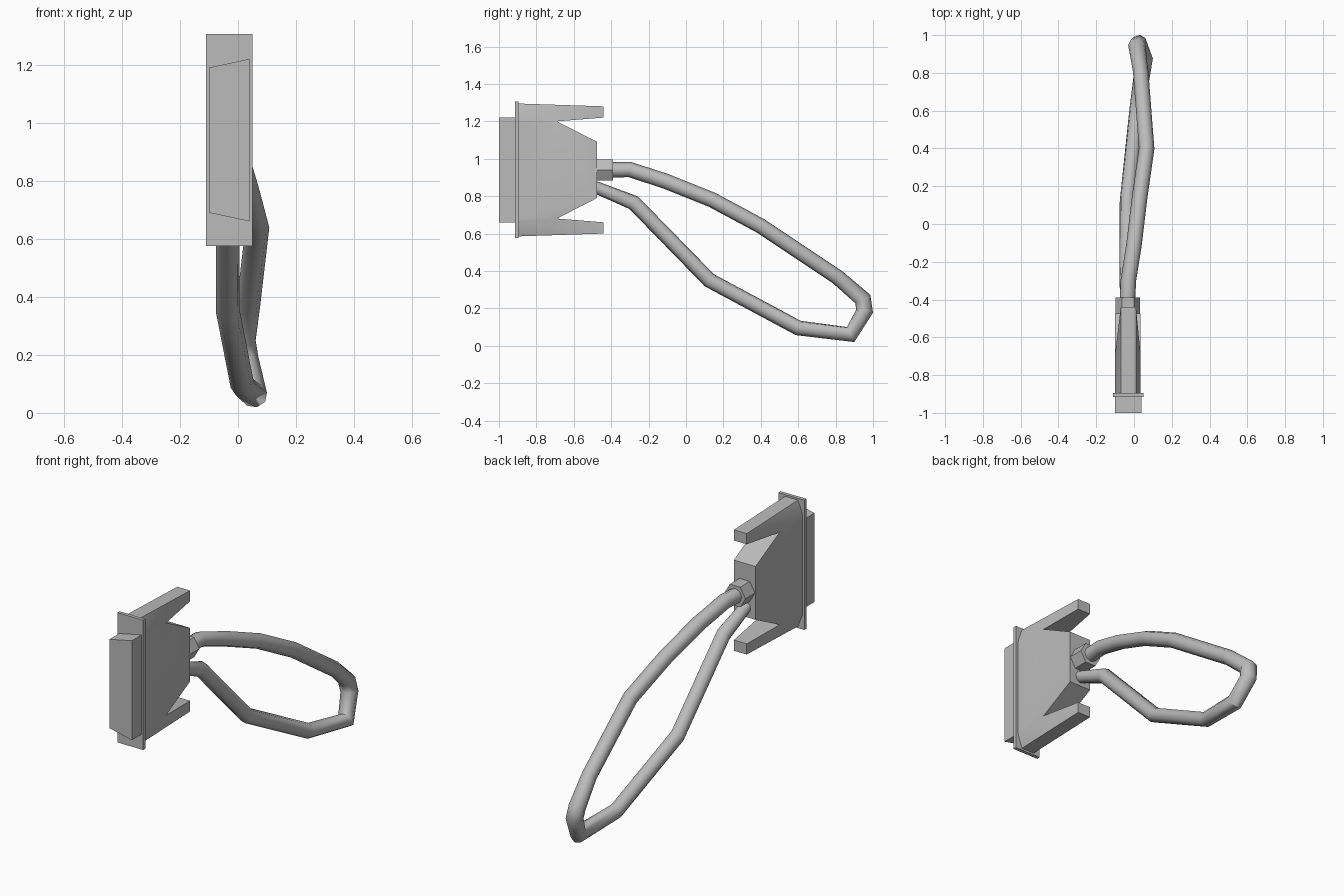
import bpy, bmesh, math
from mathutils import Vector

cube = bpy.data.objects.get("Cube")
if cube:
    bpy.data.objects.remove(cube, do_unlink=True)

grey = bpy.data.materials.new("plain grey")
grey.use_nodes = True
GREY = (0.5, 0.5, 0.5, 1)
grey.diffuse_color = GREY
grey.node_tree.nodes["Principled BSDF"].inputs["Base Color"].default_value = GREY

LEFT, RIGHT, MID_Z = -0.10, 0.035, 0.94


def smooth(obj, angle=30):
    bpy.ops.object.select_all(action='DESELECT')
    obj.select_set(True)
    bpy.context.view_layer.objects.active = obj
    bpy.ops.object.shade_smooth_by_angle(angle=math.radians(angle))


def hull(bm, points):
    """Add the convex solid around the points, with flat faces merged."""
    part = bmesh.new()
    for p in points:
        part.verts.new(p)
    bmesh.ops.convex_hull(part, input=part.verts[:])
    bmesh.ops.dissolve_limit(part, angle_limit=0.01, verts=part.verts[:], edges=part.edges[:])
    mesh = bpy.data.meshes.new("part")
    part.to_mesh(mesh)
    part.free()
    bm.from_mesh(mesh)
    bpy.data.meshes.remove(mesh)


def finish(bm, name):
    bmesh.ops.recalc_face_normals(bm, faces=bm.faces[:])
    mesh = bpy.data.meshes.new(name)
    bm.to_mesh(mesh)
    bm.free()
    obj = bpy.data.objects.new(name, mesh)
    bpy.context.collection.objects.link(obj)
    mesh.materials.append(grey)
    smooth(obj)


def rows(y, x0, x1, *heights):
    return [(x, y, z) for z in heights for x in (x0, x1)]


# Mounting plate
bm = bmesh.new()
hull(bm, [p for y in (-0.915, -0.895) for p in rows(y, -0.11, 0.05, 0.575, 1.305)])
finish(bm, "mounting_plate")

# Slanted plug shell in front of the plate
bm = bmesh.new()
hull(bm, [(x, y, MID_Z + s * h) for y in (-1.0, -0.915)
          for x, h in ((LEFT, 0.25), (0.04, 0.28)) for s in (-1, 1)])
finish(bm, "plug_shell")

# Hood: tapered block with a tapering prong above and below
bm = bmesh.new()
hull(bm, rows(-0.895, LEFT, RIGHT, 0.68, 1.20) + rows(-0.69, LEFT, RIGHT, 0.68, 1.20)
     + rows(-0.475, LEFT, RIGHT, 0.79, 1.09))
prong = (rows(-0.895, LEFT, RIGHT, 1.20, 1.22) + rows(-0.895, -0.07, 0.01, 1.295)
         + rows(-0.69, LEFT, RIGHT, 1.20) + rows(-0.44, -0.07, 0.01, 1.22, 1.28))
hull(bm, prong)
hull(bm, [(x, y, 2 * MID_Z - z) for x, y, z in prong])
bmesh.ops.remove_doubles(bm, verts=bm.verts[:], dist=0.0005)
inner = [f for f in bm.faces if all(len(e.link_faces) > 2 for e in f.edges)]
bmesh.ops.delete(bm, geom=inner, context='FACES')
finish(bm, "hood")

# Hexagonal cable collar
bm = bmesh.new()
hull(bm, [(-0.032 + 0.065 * math.cos(k * math.pi / 3), y,
           MID_Z + 0.065 * math.sin(k * math.pi / 3))
          for y in (-0.48, -0.39) for k in range(6)])
finish(bm, "cable_collar")

# Looped cable
path = [(-0.035, -0.42, 0.94), (-0.03, -0.30, 0.942), (0.0, -0.11, 0.88),
        (0.03, 0.14, 0.78), (0.067, 0.40, 0.64), (0.035, 0.81, 0.367),
        (0.015, 0.945, 0.25), (0.025, 0.955, 0.185), (0.055, 0.88, 0.06),
        (0.015, 0.60, 0.095), (-0.035, 0.125, 0.35), (-0.037, -0.28, 0.765),
        (-0.037, -0.49, 0.85)]
curve = bpy.data.curves.new("cable", 'CURVE')
curve.dimensions = '3D'
curve.bevel_depth = 0.041
curve.bevel_resolution = 2
curve.use_fill_caps = True
line = curve.splines.new('POLY')
line.points.add(len(path) - 1)
for point, p in zip(line.points, path):
    point.co = (*p, 1)
line.points[-1].radius = 0.8
for i in (6, 7, 8):
    line.points[i].radius = 1.12
cable = bpy.data.objects.new("cable", curve)
bpy.context.collection.objects.link(cable)
curve.materials.append(grey)
bpy.ops.object.select_all(action='DESELECT')
cable.select_set(True)
bpy.context.view_layer.objects.active = cable
bpy.ops.object.convert(target='MESH')
smooth(bpy.context.view_layer.objects.active, 60)
